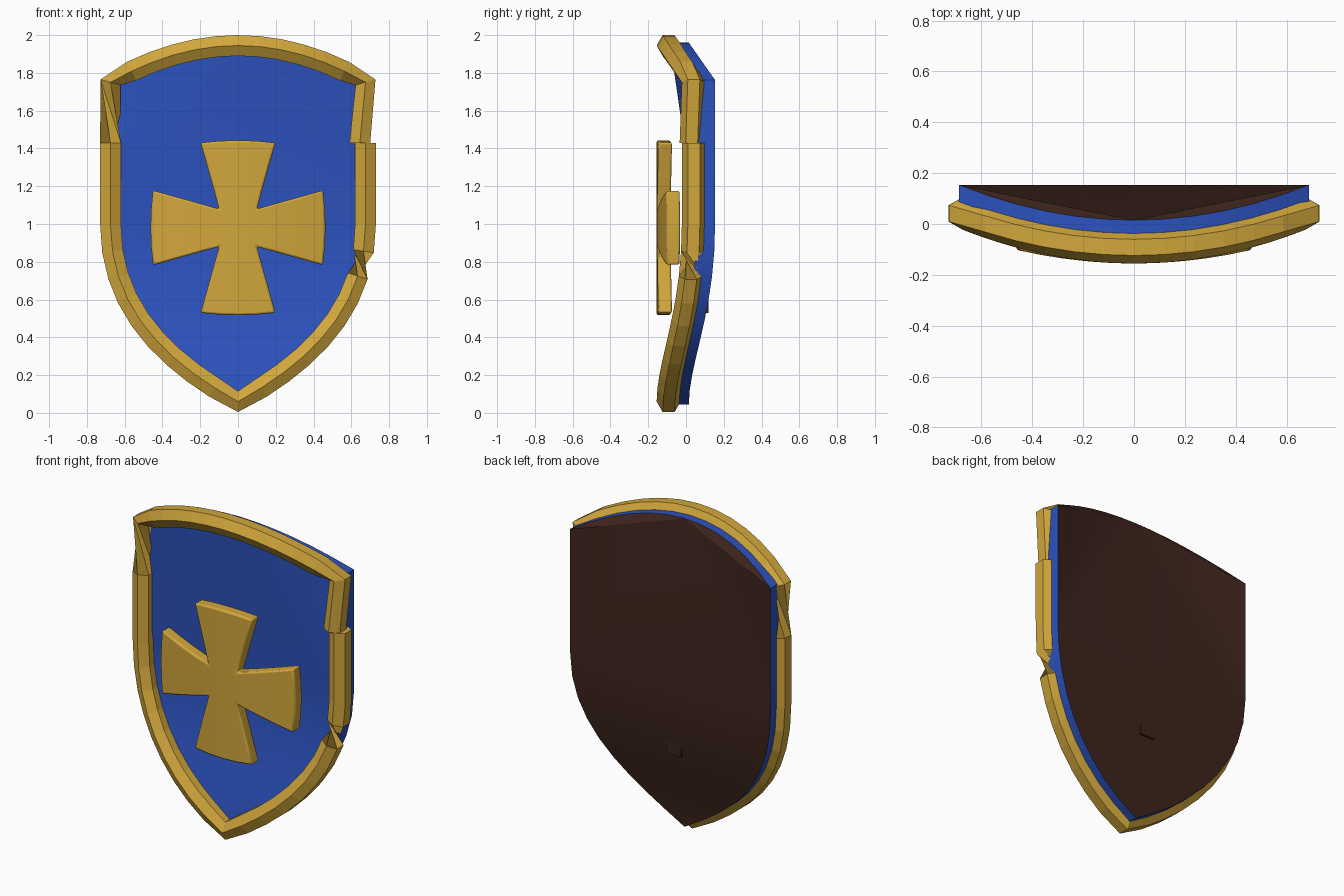
import bpy, bmesh, math
from mathutils import Vector

if "Cube" in bpy.data.objects:
    bpy.data.objects.remove(bpy.data.objects["Cube"])


def mat(name, c):
    m = bpy.data.materials.new(name)
    m.diffuse_color = (*c, 1)
    m.use_nodes = True
    m.node_tree.nodes["Principled BSDF"].inputs["Base Color"].default_value = m.diffuse_color
    return m


GOLD = mat("gold", (0.64, 0.385, 0.045))
BLUE = mat("blue", (0.025, 0.085, 0.52))
BROWN = mat("dark brown", (0.048, 0.018, 0.012))


def finish(bm, name, mats, smooth=False):
    bmesh.ops.recalc_face_normals(bm, faces=bm.faces[:])
    me = bpy.data.meshes.new(name)
    bm.to_mesh(me)
    bm.free()
    ob = bpy.data.objects.new(name, me)
    bpy.context.collection.objects.link(ob)
    for m in mats:
        me.materials.append(m)
    if smooth:
        bpy.context.view_layer.objects.active = ob
        ob.select_set(True)
        bpy.ops.object.shade_smooth_by_angle(angle=math.radians(30))
        ob.select_set(False)
    return ob


# Right half of the outline (x, z) from top peak to bottom tip
W, N_TOP, N_LOW = 0.675, 6, 9
half = [(W * i / N_TOP, 1.945 - 0.195 * (i / N_TOP) ** 2) for i in range(N_TOP + 1)]
half += [(W, 1.43), (W, 1.0)]
SIDE = len(half) - 1
P = [Vector(p) for p in ((W, 1.0), (W, 0.55), (0.38, 0.27), (0, 0.06))]
for i in range(1, N_LOW + 1):
    t = i / N_LOW
    p = (1-t)**3*P[0] + 3*t*(1-t)**2*P[1] + 3*t*t*(1-t)*P[2] + t**3*P[3]
    half.append((p.x, p.y))
LAST = len(half) - 1
CURVE = 0.293

# Shield body: outline curved in depth, fans at the top and strips below
bm = bmesh.new()
layers = []
for y0, mi in ((-0.085, 0), (0.015, 1)):
    R, L = [], []
    for i, (x, z) in enumerate(half):
        x, z = x * 1.02, 1 + (z - 1) * 1.016
        y = y0 + CURVE * x * x
        r = bm.verts.new((x, y, z))
        R.append(r)
        L.append(r if i in (0, LAST) else bm.verts.new((-x, y, z)))
    faces = [(R[0], S[i], S[i + 1]) for S in (R, L) for i in range(1, SIDE)]
    faces.append((R[0], R[SIDE], L[SIDE]))
    faces += [(R[i], R[i+1], L[i+1], L[i]) for i in range(SIDE, LAST - 1)]
    faces.append((R[LAST-1], R[LAST], L[LAST-1]))
    for f in faces:
        bm.faces.new(f).material_index = mi
    layers.append((R, L))
for k in (0, 1):
    A, B = layers[0][k], layers[1][k]
    for i in range(LAST):
        bm.faces.new((A[i], A[i+1], B[i+1], B[i]))
finish(bm, "shield_body", [BLUE, BROWN], True)

# Rim: hexagonal tube around the outline, with the kinks and twists it shows
loop = [Vector(p) for p in half] + [Vector((-x, z)) for x, z in half[LAST-1:0:-1]]
n = len(loop)
bm = bmesh.new()


def ring(c, out, r=0.0635):
    y = -0.092 + CURVE * c.x * c.x
    vs = []
    for k in range(6):
        a = k * math.pi / 3
        q = c + out * r * math.sin(a)
        vs.append(bm.verts.new((q.x, y - r * math.cos(a), q.y)))
    return vs


def bridge(a, b, twist=0):
    for k in range(6):
        j = (k + 1) % 6
        bm.faces.new((a[k], a[j], b[(j + twist) % 6], b[(k + twist) % 6]))


outs = []
for i, c in enumerate(loop):
    d1 = (c - loop[i - 1]).normalized()
    d2 = (loop[(i + 1) % n] - c).normalized()
    d = (d1 + d2).normalized()
    o = Vector((-d.y, d.x))
    if abs(abs(c.x) - W) < 1e-4 and c.y > 1.6:     # top corners
        o = Vector((math.copysign(0.96, c.x), 0.27))
    outs.append(o)
rings = [ring(c, o) for c, o in zip(loop, outs)]
RIGHT_SHOULDER = N_TOP
LEFT_SHOULDER = n - N_TOP - 1
for i in range(n):
    a, b = rings[i], rings[(i + 1) % n]
    if i == RIGHT_SHOULDER:            # stepped joint
        s = ring(Vector((0.645, 1.43)), Vector((1, 0)))
        bridge(a, s)
        bridge(s, b)
    elif i == LEFT_SHOULDER:           # twisted segment
        bridge(a, b, 2)
    elif i == SIDE + 1:                # pinched segment
        bridge(a, b, 3)
    elif i == SIDE + 2:
        bridge(a, b)
    else:
        bridge(a, b)
finish(bm, "rim", [GOLD])

# Flared cross emblem, bent to follow the shield
bm = bmesh.new()
CZ, STEPS = 0.98, 4


def patch(fn):
    g = [[bm.verts.new(fn(i / STEPS, -1 + 2 * j / STEPS)) for j in range(STEPS + 1)]
         for i in range(STEPS + 1)]
    for i in range(STEPS):
        for j in range(STEPS):
            bm.faces.new((g[i][j], g[i+1][j], g[i+1][j+1], g[i][j+1]))


patch(lambda u, v: (-0.1 + 0.2 * u, 0, 0.1 * v))
for q in range(4):
    ca, sa = round(math.cos(q * math.pi / 2)), round(math.sin(q * math.pi / 2))

    def arm(u, v):
        a = 0.1 + u * (0.35 + 0.013 * (1 - v * v))
        b = v * (0.1 + 0.098 * u)
        return (a * ca - b * sa, 0, a * sa + b * ca)
    patch(arm)
bmesh.ops.remove_doubles(bm, verts=bm.verts[:], dist=1e-4)
for v in bm.verts:
    v.co.y = -0.155 + 0.25 * v.co.x ** 2
    v.co.z += CZ
ext = bmesh.ops.extrude_face_region(bm, geom=bm.faces[:], use_keep_orig=True)
for v in ext["geom"]:
    if isinstance(v, bmesh.types.BMVert):
        v.co.y += 0.072
cross = finish(bm, "cross_emblem", [GOLD], True)
bev = cross.modifiers.new("soft_edges", "BEVEL")
bev.width, bev.segments = 0.01, 2
bev.limit_method, bev.angle_limit = "ANGLE", math.radians(40)

# Grip bar mostly sunk in the back
bm = bmesh.new()
bmesh.ops.create_cube(bm, size=1)
for v in bm.verts:
    v.co = Vector((v.co.x * 0.1, 0.09 + v.co.y * 0.06, 0.715 + v.co.z * 0.37))
finish(bm, "back_grip", [BROWN])
